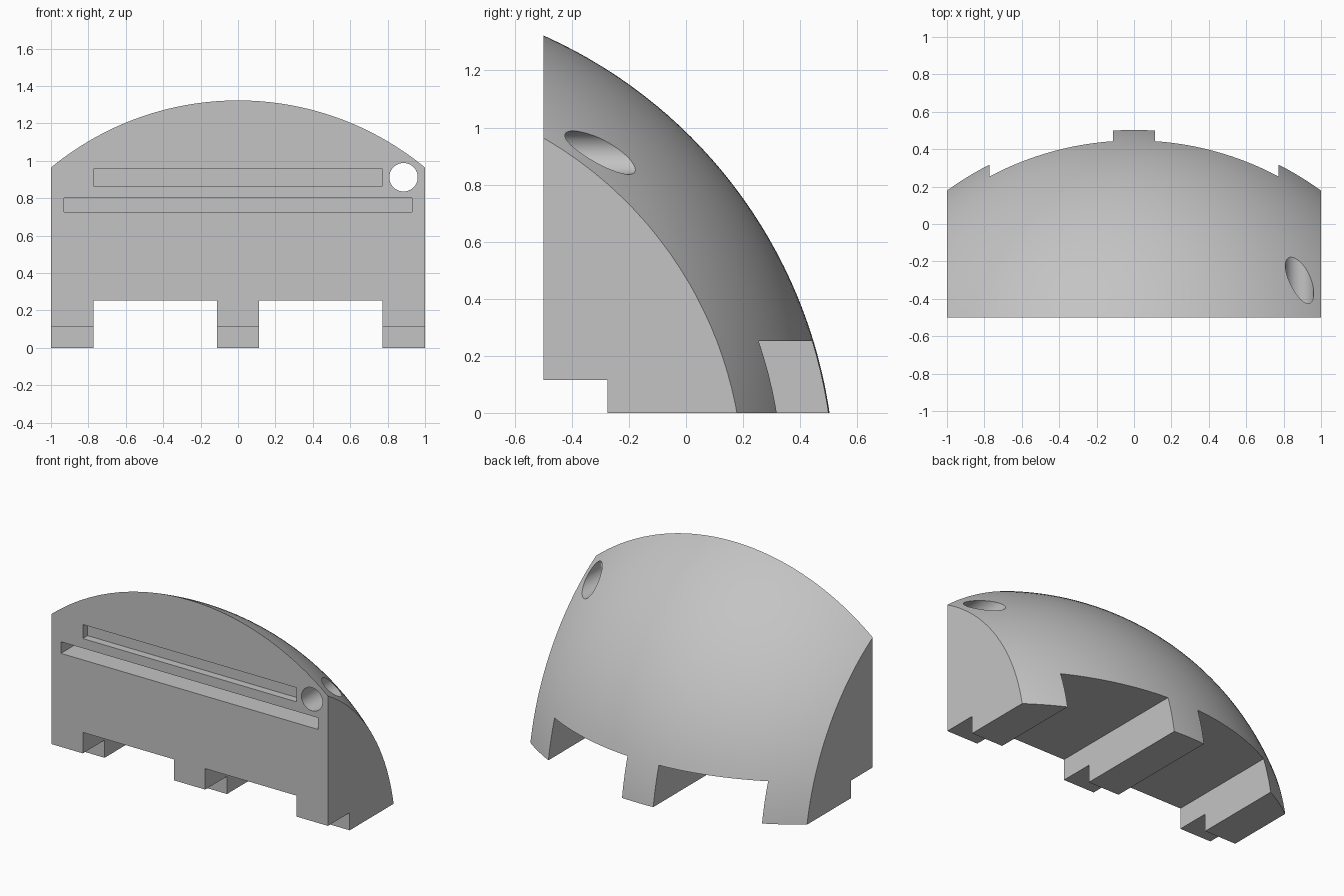
import bpy
import math

old = bpy.data.objects.get("Cube")
if old:
    bpy.data.objects.remove(old, do_unlink=True)

grey = bpy.data.materials.new("light grey")
grey.use_nodes = True
GREY = (0.55, 0.55, 0.55, 1)
grey.diffuse_color = GREY
grey.node_tree.nodes["Principled BSDF"].inputs["Base Color"].default_value = GREY


def box(name, x, y, z):
    """Box from (min, max) ranges on each axis."""
    bpy.ops.mesh.primitive_cube_add(size=1)
    ob = bpy.context.object
    ob.name = name
    ob.location = [(a + b) / 2 for a, b in (x, y, z)]
    ob.scale = [b - a for a, b in (x, y, z)]
    bpy.ops.object.transform_apply(location=True, rotation=True, scale=True)
    ob.data.materials.append(grey)
    return ob


def combine(target, tool, operation):
    """Apply a boolean and discard the tool."""
    mod = target.modifiers.new(tool.name, 'BOOLEAN')
    mod.operation = operation
    mod.solver = 'EXACT'
    mod.object = tool
    bpy.context.view_layer.objects.active = target
    bpy.ops.object.modifier_apply(modifier=mod.name)
    bpy.data.objects.remove(tool, do_unlink=True)


# Block with a domed top and back
body = box("domed_body", (-1, 1), (-0.5, 0.8), (0, 1.6))
bpy.ops.mesh.primitive_uv_sphere_add(segments=192, ring_count=96, radius=1.7215,
                                     location=(0, -1.2, -0.25))
dome = bpy.context.object
dome.name = "dome_cutter"
dome.data.materials.append(grey)
combine(body, dome, 'INTERSECT')

# Step along the lower front edge
combine(body, box("front_step", (-1.1, 1.1), (-0.6, -0.275), (-0.1, 0.115)), 'DIFFERENCE')

# Two openings between the three feet
for side in (-1, 1):
    x = sorted((side * 0.113, side * 0.772))
    combine(body, box("foot_gap", x, (-0.6, 0.9), (-0.1, 0.252)), 'DIFFERENCE')

# Shallow upper recess and deeper lower slot in the front
combine(body, box("upper_recess", (-0.772, 0.772), (-0.6, -0.45), (0.865, 0.957)), 'DIFFERENCE')
combine(body, box("lower_slot", (-0.93, 0.93), (-0.6, -0.3), (0.726, 0.802)), 'DIFFERENCE')

# Round hole through the left shoulder
bpy.ops.mesh.primitive_cylinder_add(vertices=64, radius=0.076, depth=2,
                                    location=(0.885, 0, 0.912),
                                    rotation=(math.pi / 2, 0, 0))
hole = bpy.context.object
hole.name = "round_hole"
hole.data.materials.append(grey)
combine(body, hole, 'DIFFERENCE')

# Smooth the dome and hole, keep the edges crisp
bpy.ops.object.select_all(action='DESELECT')
body.select_set(True)
bpy.context.view_layer.objects.active = body
bpy.ops.object.shade_smooth_by_angle(angle=math.radians(25))
